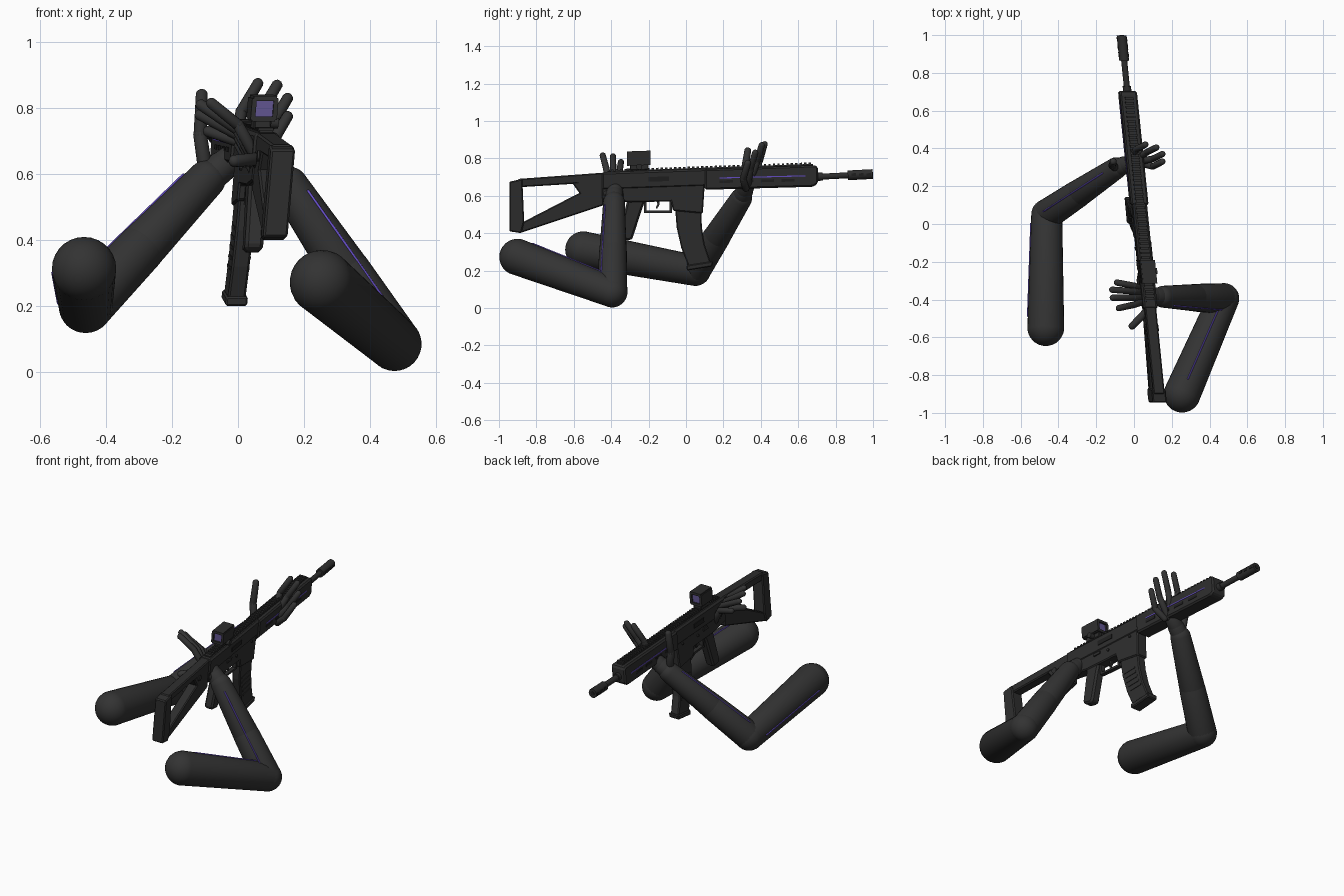
import bpy, bmesh
from mathutils import Vector, Matrix

cube = bpy.data.objects.get("Cube")
if cube:
    bpy.data.objects.remove(cube, do_unlink=True)


def material(name, rgb):
    m = bpy.data.materials.new(name)
    m.use_nodes = True
    m.diffuse_color = (*rgb, 1)
    bsdf = next(n for n in m.node_tree.nodes if n.type == 'BSDF_PRINCIPLED')
    bsdf.inputs["Base Color"].default_value = (*rgb, 1)
    return m


SLEEVE = material("dark sleeve grey", (0.033, 0.033, 0.033))
METAL = material("gun grey", (0.027, 0.027, 0.027))
BLACK = material("recess black", (0.014, 0.014, 0.014))
GLOW = material("violet trim", (0.14, 0.08, 0.6))
GLASS = material("violet lens", (0.12, 0.09, 0.28))

# The gun is drawn in its side plane, then yawed and canted by this shear
CANT = Matrix(((1, -0.106, 0.087, -0.022), (0, 1, 0, 0), (0, 0, 1, 0), (0, 0, 0, 1)))


def finish(name, bm, mat, smooth=False, bevel=0.0):
    bmesh.ops.recalc_face_normals(bm, faces=bm.faces)
    me = bpy.data.meshes.new(name)
    bm.to_mesh(me)
    bm.free()
    me.materials.append(mat)
    for p in me.polygons:
        p.use_smooth = smooth
    ob = bpy.data.objects.new(name, me)
    bpy.context.collection.objects.link(ob)
    if bevel:
        mod = ob.modifiers.new("chamfer", 'BEVEL')
        mod.width, mod.segments, mod.limit_method = bevel, 1, 'ANGLE'
    return ob


def add_prism(bm, pts, hw, u=0.0):
    """Side profile of (y, z) points, extruded across the gun."""
    face = bm.faces.new([bm.verts.new((u - hw, y, z)) for y, z in pts])
    new = bmesh.ops.extrude_face_region(bm, geom=[face])["geom"]
    bmesh.ops.translate(bm, vec=(2 * hw, 0, 0),
                        verts=[v for v in new if isinstance(v, bmesh.types.BMVert)])


def prism(name, profiles, hw, mat=METAL, bevel=0.0, sides=(0,)):
    bm = bmesh.new()
    for pts in profiles:
        for u in sides:
            add_prism(bm, pts, hw, u)
    bm.transform(CANT)
    return finish(name, bm, mat, bevel=bevel)


def box(y0, y1, z0, z1, rise=0.035):
    """Rectangle profile that follows the slight upward tilt of the gun."""
    d = rise * (y1 - y0)
    return [(y0, z0), (y1, z0 + d), (y1, z1 + d), (y0, z1)]


def rod(name, a, b, r, mat=METAL, sides=16):
    a, b = Vector(a), Vector(b)
    bm = bmesh.new()
    bmesh.ops.create_cone(bm, cap_ends=True, segments=sides, radius1=r, radius2=r,
                          depth=(b - a).length)
    q = (b - a).to_track_quat('Z', 'Y')
    bm.transform(CANT @ Matrix.Translation((a + b) / 2) @ q.to_matrix().to_4x4())
    ob = finish(name, bm, mat, smooth=True)
    bpy.context.view_layer.objects.active = ob
    ob.select_set(True)
    bpy.ops.object.shade_smooth_by_angle()
    ob.select_set(False)


def limb(name, chain, mat=SLEEVE, seg=20):
    """Tapered round-ended capsules through a chain of (point, radius)."""
    bm = bmesh.new()
    for (a, ra), (b, rb) in zip(chain, chain[1:]):
        a, b = Vector(a), Vector(b)
        q = (b - a).to_track_quat('Z', 'Y')
        ball = bmesh.ops.create_uvsphere(bm, u_segments=seg, v_segments=seg // 2 + 1 - seg // 2 % 2,
                                         radius=1)
        for v in ball["verts"]:
            v.co = b + q @ v.co * rb if v.co.z > 0 else a + q @ v.co * ra
    return finish(name, bm, mat, smooth=True)


def trim(name, a, ra, b, rb, out):
    """Thin glowing line lying on a limb, on the side facing out."""
    a, b, out = Vector(a), Vector(b), Vector(out)
    axis = (b - a).normalized()
    out = (out - axis * out.dot(axis)).normalized()
    limb(name, [(a.lerp(b, t) + out * (ra + (rb - ra) * t), 0.004) for t in (0.1, 0.92)],
         GLOW, 8)


def arm(side, shoulder, elbow, wrist, knuckle, fingers, thumb, upper_out, fore_out):
    limb(side + "_upper_arm", [(shoulder, 0.098), (elbow, 0.082)], seg=28)
    mid = Vector(elbow).lerp(Vector(wrist), 0.45)
    limb(side + "_forearm", [(elbow, 0.082), (mid, 0.074), (wrist, 0.058)], seg=28)
    trim(side + "_upper_trim", shoulder, 0.098, elbow, 0.082, upper_out)
    trim(side + "_forearm_trim", elbow, 0.082, wrist, 0.06, fore_out)
    palm = Vector(wrist).lerp(Vector(knuckle), 0.5)
    limb(side + "_palm", [(wrist, 0.05), (palm, 0.048), (knuckle, 0.042)])
    for i, path in enumerate(fingers):
        limb(f"{side}_finger_{i + 1}", [(p, 0.019 - 0.001 * k) for k, p in enumerate(path)], seg=12)
    limb(side + "_thumb", [(p, 0.023 - 0.002 * k) for k, p in enumerate(thumb)], seg=12)


# Trigger arm, on the +x side
arm("left", (0.255, -0.9, 0.272), (0.475, -0.395, 0.085), (0.155, -0.385, 0.565),
    (0.07, -0.38, 0.645),
    [[(0.05, y0, z0), (0, (y0 + y1) / 2, z0 + 0.09), (x, y1, z1)] for y0, z0, x, y1, z1 in (
        (-0.41, 0.66, -0.08, -0.445, 0.815), (-0.39, 0.645, -0.112, -0.39, 0.81),
        (-0.365, 0.63, -0.115, -0.348, 0.78), (-0.345, 0.61, -0.09, -0.31, 0.73))],
    [(0.1, -0.42, 0.61), (0.05, -0.48, 0.645), (-0.01, -0.54, 0.64)],
    (0, 0.1, 1), (0.6, -0.9, 0.45))

# Supporting arm, on the -x side
arm("right", (-0.467, -0.548, 0.312), (-0.462, 0.05, 0.2), (-0.095, 0.295, 0.585),
    (-0.01, 0.325, 0.655),
    [[(-0.01 + i * 0.018, 0.35 - i * 0.01, 0.67 - i * 0.01),
      (x - 0.05, y - 0.025, z - 0.085), (x, y, z)] for i, (x, y, z) in enumerate((
          (0.06, 0.42, 0.875), (0.118, 0.405, 0.87), (0.15, 0.37, 0.83), (0.15, 0.33, 0.775)))],
    [(-0.1, 0.3, 0.62), (-0.115, 0.31, 0.72), (-0.11, 0.33, 0.84)],
    (-1, 0, 0), (-0.35, 0.1, 1))

# Skeleton stock
prism("stock_butt", [[(-0.945, 0.41), (-0.88, 0.4), (-0.865, 0.46), (-0.875, 0.69), (-0.945, 0.675)]],
      0.037, bevel=0.006)
prism("stock_frame", [
    [(-0.9, 0.645), (-0.58, 0.665), (-0.42, 0.66), (-0.42, 0.725), (-0.9, 0.69)],
    [(-0.89, 0.4), (-0.44, 0.55), (-0.44, 0.67), (-0.58, 0.61), (-0.89, 0.45)],
    [(-0.61, 0.67), (-0.56, 0.6), (-0.42, 0.6), (-0.42, 0.7)]], 0.03, bevel=0.006)
rod("stock_hinge", (-0.036, -0.55, 0.655), (0.036, -0.55, 0.655), 0.017)

# Receiver
prism("upper_receiver", [box(-0.45, 0.12, 0.63, 0.725)], 0.038, bevel=0.01)
prism("lower_receiver", [[(-0.45, 0.58), (-0.3, 0.565), (-0.08, 0.57), (-0.07, 0.52),
                          (0.09, 0.505), (0.1, 0.66), (-0.45, 0.66)]], 0.034, bevel=0.006)
prism("ejection_port", [box(-0.2, -0.09, 0.675, 0.7)], 0.003, BLACK, sides=(-0.039, 0.039))
prism("selector", [box(-0.24, -0.19, 0.62, 0.635)], 0.005, sides=(-0.036, 0.036))
for i, (y, z) in enumerate(((-0.36, 0.64), (-0.13, 0.62), (0.04, 0.64))):
    rod(f"receiver_pin_{i + 1}", (-0.041, y, z), (0.041, y, z), 0.008, sides=10)

# Grip, trigger and guard
prism("pistol_grip", [[(-0.31, 0.59), (-0.215, 0.58), (-0.235, 0.53), (-0.285, 0.375),
                       (-0.3, 0.36), (-0.355, 0.37), (-0.36, 0.39)]], 0.028, bevel=0.01)
prism("trigger_guard", [box(-0.225, -0.075, 0.508, 0.52, 0), box(-0.225, -0.212, 0.51, 0.58, 0),
                        box(-0.088, -0.075, 0.51, 0.58, 0)], 0.013)
prism("trigger", [[(-0.16, 0.58), (-0.14, 0.58), (-0.143, 0.55), (-0.155, 0.53), (-0.162, 0.535),
                   (-0.153, 0.555)]], 0.006)

# Curved magazine with ribs and foot
prism("magazine", [[(-0.06, 0.56), (-0.05, 0.43), (-0.025, 0.32), (0.015, 0.215), (0.135, 0.235),
                    (0.1, 0.34), (0.085, 0.43), (0.08, 0.56)]], 0.027, bevel=0.006)
prism("magazine_ribs", [box(y, y + 0.085, z, z + 0.01, 0.1) for y, z in (
    (-0.032, 0.43), (-0.025, 0.4), (-0.016, 0.37), (-0.007, 0.34), (0.004, 0.31))], 0.03)
prism("magazine_foot", [[(0.005, 0.2), (0.14, 0.222), (0.145, 0.25), (0.002, 0.228)]],
      0.033, bevel=0.005)

# Handguard with vents and trim lines
prism("handguard", [[(0.1, 0.632), (0.68, 0.648), (0.705, 0.665), (0.705, 0.755), (0.69, 0.763),
                     (0.1, 0.742)]], 0.046, bevel=0.018)
vents = [box(y, y + 0.07, 0.664 + 0.02 * y, 0.678 + 0.02 * y) for y in (0.18, 0.29, 0.4, 0.51)]
prism("handguard_vents", vents, 0.002, BLACK, sides=(-0.046, 0.046))
prism("handguard_trim", [box(0.18, 0.64, 0.692, 0.698, 0.025)], 0.002, GLOW, sides=(-0.046, 0.046))

# Toothed top rail
prism("rail_base", [box(-0.42, 0.68, 0.715, 0.732)], 0.02)
prism("rail_teeth", [box(-0.4 + 0.024 * i, -0.387 + 0.024 * i, 0.73 + 0.00084 * i,
                         0.741 + 0.00084 * i) for i in range(45)], 0.023)

# Barrel and muzzle device
rod("barrel", (0, 0.68, 0.7), (0, 0.9, 0.711), 0.016)
rod("barrel_collar", (0, 0.7, 0.701), (0, 0.73, 0.703), 0.022)
rod("muzzle_brake", (0, 0.865, 0.709), (0, 0.998, 0.716), 0.026)
rod("muzzle_bore", (0, 0.99, 0.7155), (0, 1.0, 0.716), 0.012, BLACK)
prism("muzzle_slots", [box(y, y + 0.025, 0.706, 0.72) for y in (0.885, 0.925, 0.965)],
      0.002, BLACK, sides=(-0.025, 0.025))

# Reflex sight: mount, open hood and lens
prism("sight_mount", [box(-0.3, -0.2, 0.735, 0.775)], 0.026, bevel=0.004)
prism("sight_hood_sides", [box(-0.315, -0.19, 0.765, 0.83)], 0.007, sides=(-0.033, 0.033))
prism("sight_hood_caps", [box(-0.315, -0.19, 0.76, 0.775), box(-0.315, -0.19, 0.822, 0.837)], 0.035)
prism("sight_lens", [box(-0.305, -0.2, 0.772, 0.825)], 0.028, GLASS)
rod("sight_knob", (0.025, -0.25, 0.755), (0.052, -0.25, 0.755), 0.016)
